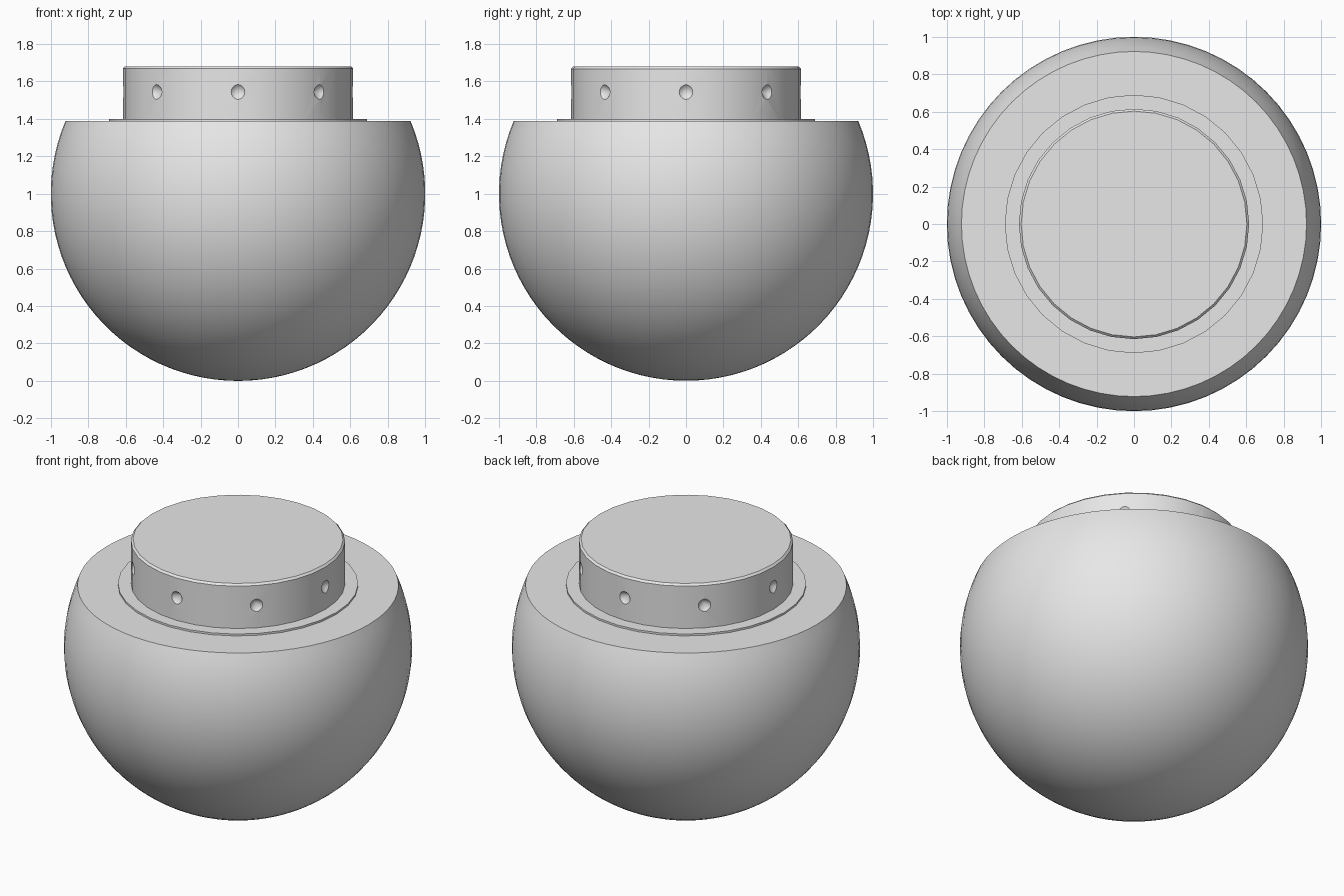
import bpy
import bmesh
from math import cos, sin, pi, radians, asin
from mathutils import Matrix, Vector

default = bpy.data.objects.get("Cube")
if default:
    bpy.data.objects.remove(default, do_unlink=True)

CUT_Z = 1.388      # height of the flat cut on the ball
HOLE_Z = 1.543
CAP_R = 0.615

grey = bpy.data.materials.new("plain_grey")
grey.use_nodes = True
colour = (0.8, 0.8, 0.8, 1)
grey.diffuse_color = colour
grey.node_tree.nodes["Principled BSDF"].inputs["Base Color"].default_value = colour


def add_object(name, bm):
    mesh = bpy.data.meshes.new(name)
    bmesh.ops.recalc_face_normals(bm, faces=bm.faces)
    bm.to_mesh(mesh)
    bm.free()
    mesh.materials.append(grey)
    obj = bpy.data.objects.new(name, mesh)
    bpy.context.collection.objects.link(obj)
    return obj


def lathe(name, profile, sides):
    """Revolve (radius, height) points around z, closing both ends."""
    bm = bmesh.new()
    rings = []
    for r, z in profile:
        if r < 1e-5:
            rings.append([bm.verts.new((0, 0, z))] * sides)
        else:
            rings.append([bm.verts.new((r * cos(2 * pi * i / sides),
                                        r * sin(2 * pi * i / sides), z))
                          for i in range(sides)])
    for low, high in zip(rings, rings[1:]):
        for i in range(sides):
            j = (i + 1) % sides
            corners = dict.fromkeys((low[i], low[j], high[j], high[i]))
            bm.faces.new(list(corners))
    for ring, (r, z) in ((rings[0], profile[0]), (rings[-1], profile[-1])):
        if r > 1e-5:
            bm.faces.new(ring)
    return add_object(name, bm)


def smooth(obj):
    bpy.ops.object.select_all(action="DESELECT")
    obj.select_set(True)
    bpy.context.view_layer.objects.active = obj
    bpy.ops.object.shade_smooth_by_angle(angle=radians(30))


# Ball body, cut flat near the top
steps = 32
top_angle = asin(CUT_Z - 1)
arc = [-pi / 2 + (top_angle + pi / 2) * i / steps for i in range(steps + 1)]
body = lathe("ball_body", [(cos(a), 1 + sin(a)) for a in arc], 64)
body.data.vertices[0].co = (0, 0, 0)

# Thin ring plate around the foot of the collar
flange = lathe("flange", [(0.69, CUT_Z - 0.01), (0.69, 1.4)], 32)

# Collar with a small chamfer on its upper rim
collar = lathe("collar", [(CAP_R, CUT_Z - 0.01), (CAP_R, 1.668),
                          (CAP_R - 0.012, 1.68)], 32)

# Eight conical dimples drilled around the collar
bm = bmesh.new()
for i in range(8):
    direction = Vector((1, 0, 0))
    turn = Matrix.Rotation(i * pi / 4, 4, "Z")
    place = turn @ Matrix.Translation((CAP_R, 0, HOLE_Z)) \
        @ direction.to_track_quat("Z", "Y").to_matrix().to_4x4()
    bmesh.ops.create_cone(bm, cap_ends=True, segments=16, radius1=0,
                          radius2=0.08, depth=0.08, matrix=place)
bmesh.ops.remove_doubles(bm, verts=bm.verts, dist=1e-4)
cutter = add_object("dimple_cutter", bm)
cutter.hide_render = True

drill = collar.modifiers.new("dimples", "BOOLEAN")
drill.operation = "DIFFERENCE"
drill.object = cutter
drill.solver = "EXACT"
bpy.ops.object.select_all(action="DESELECT")
bpy.context.view_layer.objects.active = collar
collar.select_set(True)
bpy.ops.object.modifier_apply(modifier=drill.name)
bpy.data.objects.remove(cutter, do_unlink=True)

for part in (body, flange, collar):
    smooth(part)
